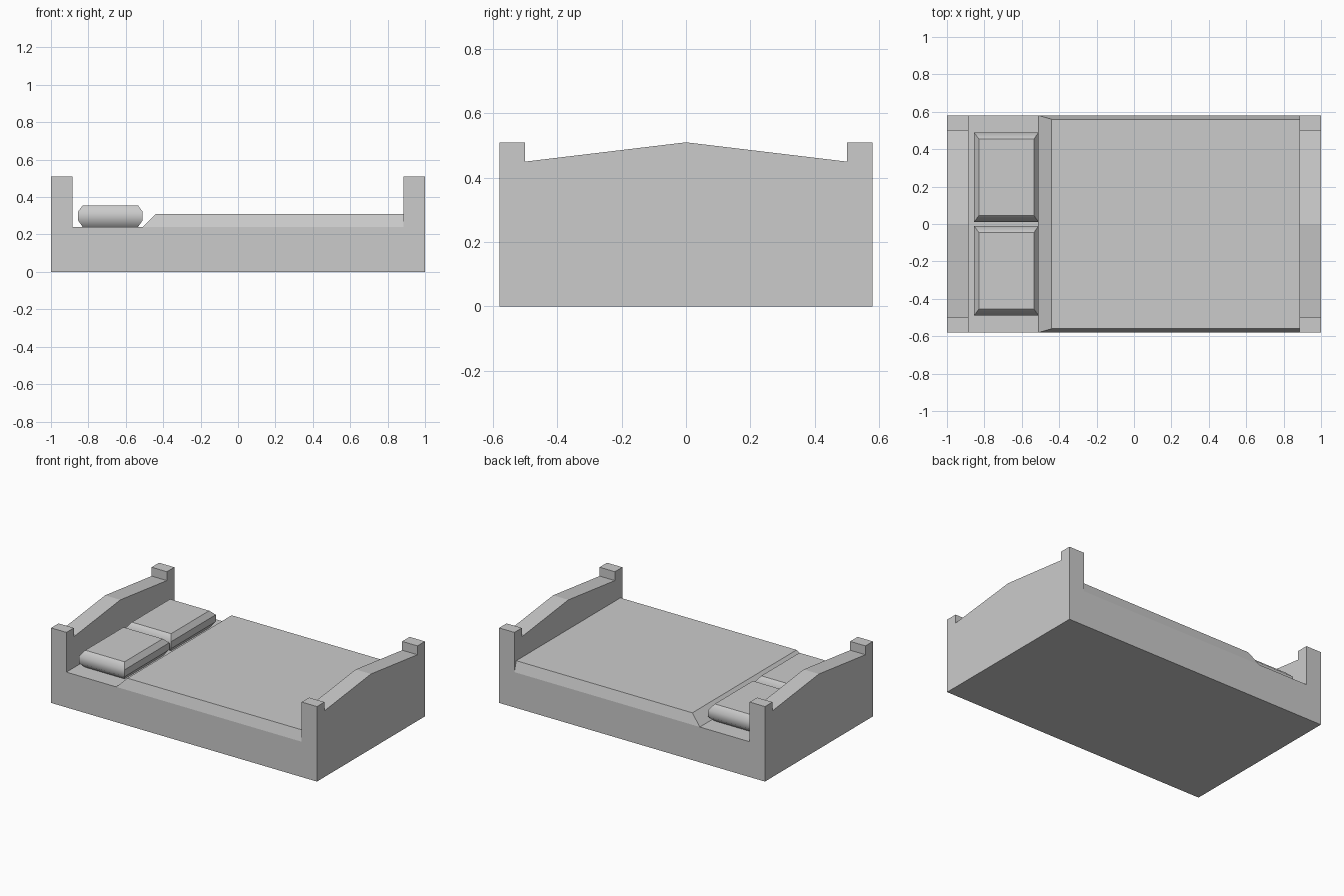
import bpy

if "Cube" in bpy.data.objects:
    bpy.data.objects.remove(bpy.data.objects["Cube"])


def make_object(name, verts, faces):
    mesh = bpy.data.meshes.new(name)
    mesh.from_pydata(verts, [], faces)
    mesh.update()
    obj = bpy.data.objects.new(name, mesh)
    bpy.context.collection.objects.link(obj)
    return obj


def extrude_x(name, profile, x0, x1):
    # Closed prism from a counter-clockwise (y, z) profile
    n = len(profile)
    verts = [(x, y, z) for x in (x0, x1) for y, z in profile]
    faces = [tuple(reversed(range(n))), tuple(range(n, 2 * n))]
    faces += [(i, (i + 1) % n, (i + 1) % n + n, i + n) for i in range(n)]
    return make_object(name, verts, faces)


def stack(name, rings):
    # Closed solid from stacked rectangles (x0, x1, y0, y1, z)
    verts, faces = [], [(3, 2, 1, 0)]
    for x0, x1, y0, y1, z in rings:
        verts += [(x0, y0, z), (x1, y0, z), (x1, y1, z), (x0, y1, z)]
    for r in range(len(rings) - 1):
        a = r * 4
        faces += [(a + i, a + (i + 1) % 4, a + (i + 1) % 4 + 4, a + i + 4)
                  for i in range(4)]
    t = len(verts) - 4
    faces.append((t, t + 1, t + 2, t + 3))
    return make_object(name, verts, faces)


W, BED, TOP, BOARD = 0.58, 0.24, 0.51, 0.885

# Headboard and footboard with corner posts and a peaked top
board = [(-W, 0), (W, 0), (W, TOP), (0.5, TOP), (0.5, 0.45),
         (0, TOP), (-0.5, 0.45), (-0.5, TOP), (-W, TOP)]
extrude_x("headboard", board, -1, -BOARD)
extrude_x("footboard", board, BOARD, 1)

# Bed base
stack("bed_base", [(-BOARD, BOARD, -W, W, 0), (-BOARD, BOARD, -W, W, BED)])

# Blanket with sloping edges
stack("blanket", [(-0.51, BOARD, -W, W, BED),
                  (-0.44, BOARD, -0.56, 0.56, 0.31)])

# Two pillows with chamfered rims and softly shaded ends
for name, y in (("pillow_front", -0.25), ("pillow_back", 0.25)):
    rings = [(-0.855 + ix, -0.51 - ix, y - 0.24 + iy, y + 0.24 - iy, z)
             for ix, iy, z in ((0.025, 0.035, BED), (0, 0, 0.275),
                               (0, 0, 0.322), (0.025, 0.035, 0.356))]
    pillow = stack(name, rings)
    for face in pillow.data.polygons:
        face.use_smooth = abs(face.normal.y) > 0.3
